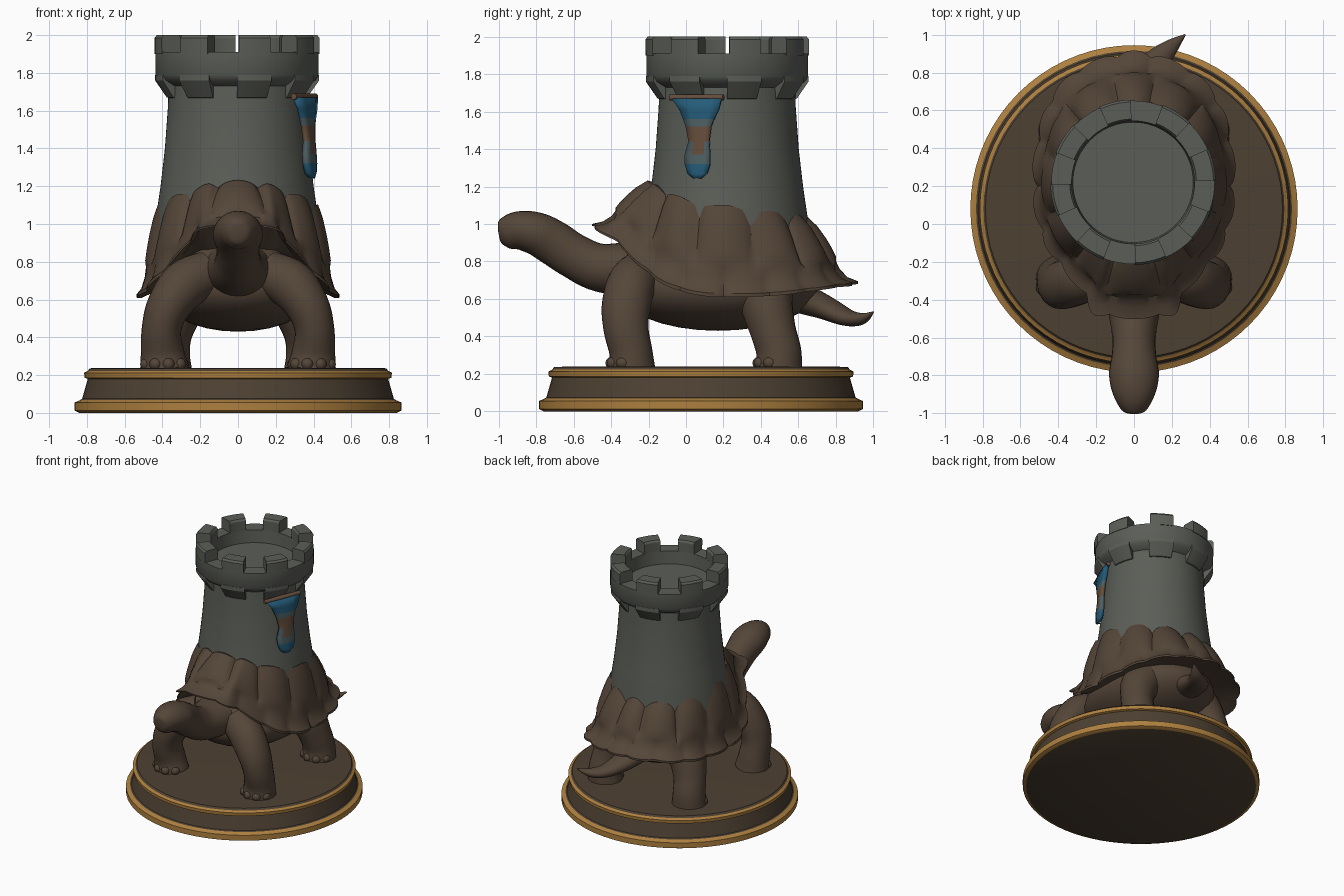
import bpy, bmesh, math
from mathutils import Vector

if "Cube" in bpy.data.objects:
    bpy.data.objects.remove(bpy.data.objects["Cube"])

def mat(name, r, g, b):
    m = bpy.data.materials.new(name)
    m.diffuse_color = (r, g, b, 1)
    m.use_nodes = True
    m.node_tree.nodes["Principled BSDF"].inputs["Base Color"].default_value = m.diffuse_color
    return m

SKIN = mat("turtle brown", .089, .060, .040)
STONE = mat("stone grey", .105, .112, .096)
WOOD = mat("base brown", .075, .052, .032)
GOLD = mat("gold trim", .42, .215, .050)
BLUE = mat("banner blue", .018, .105, .19)
TEAL = mat("banner grey blue", .075, .115, .125)
TAN = mat("banner brown", .13, .075, .045)

def finish(name, bm, mats, angle=38):
    bmesh.ops.recalc_face_normals(bm, faces=bm.faces)
    me = bpy.data.meshes.new(name)
    bm.to_mesh(me)
    bm.free()
    for m in mats:
        me.materials.append(m)
    ob = bpy.data.objects.new(name, me)
    bpy.context.collection.objects.link(ob)
    bpy.ops.object.select_all(action='DESELECT')
    ob.select_set(True)
    bpy.context.view_layer.objects.active = ob
    bpy.ops.object.shade_smooth_by_angle(angle=math.radians(angle))
    return ob

def loft(name, rows, mats, row_mats=None, angle=38):
    """Skin closed loops of equal length and cap both ends."""
    bm = bmesh.new()
    vs = [[bm.verts.new(p) for p in r] for r in rows]
    n = len(rows[0])
    for k in range(len(vs) - 1):
        for i in range(n):
            j = (i + 1) % n
            f = bm.faces.new((vs[k][i], vs[k][j], vs[k + 1][j], vs[k + 1][i]))
            f.material_index = row_mats[k] if row_mats else 0
    bm.faces.new(vs[0])
    bm.faces.new(vs[-1])
    return finish(name, bm, mats, angle)

def lathe(name, prof, cx, cy, mats, row_mats=None, n=72):
    rows = [[(cx + r * math.sin(2 * math.pi * i / n), cy - r * math.cos(2 * math.pi * i / n), z)
             for i in range(n)] for r, z in prof]
    return loft(name, rows, mats, row_mats)

def spline(pts, steps, closed=False):
    """Catmull-Rom through points of any dimension."""
    n, out = len(pts), []
    get = (lambda i: pts[i % n]) if closed else (lambda i: pts[max(0, min(n - 1, i))])
    for i in range(n if closed else n - 1):
        p = [get(i + k) for k in (-1, 0, 1, 2)]
        for s in range(steps):
            t = s / steps
            out.append([.5 * (2 * b + (c - a) * t + (2 * a - 5 * b + 4 * c - d) * t * t
                              + (3 * b - a - 3 * c + d) * t ** 3) for a, b, c, d in zip(*p)])
    if not closed:
        out.append(list(pts[-1]))
    return out

def tube(name, pts, ref, m, n=24):
    """Elliptical limb; each point is x, y, z, width radius, depth radius."""
    path, rows = spline(pts, 5), []
    for k, p in enumerate(path):
        a, b = path[max(0, k - 1)], path[min(len(path) - 1, k + 1)]
        t = (Vector(b[:3]) - Vector(a[:3])).normalized()
        side = Vector(ref).cross(t).normalized()
        up = t.cross(side)
        rows.append([Vector(p[:3]) + side * p[3] * math.cos(2 * math.pi * i / n)
                     + up * p[4] * math.sin(2 * math.pi * i / n) for i in range(n)])
    return loft(name, rows, [m])

def ball(name, loc, size, m, seg=32):
    bm = bmesh.new()
    bmesh.ops.create_uvsphere(bm, u_segments=seg, v_segments=seg // 2, radius=1)
    for v in bm.verts:
        v.co = Vector((v.co.x * size[0] + loc[0], v.co.y * size[1] + loc[1], v.co.z * size[2] + loc[2]))
    return finish(name, bm, [m], 60)

# Round plinth with two gold bands
lathe("plinth", [(.84, 0), (.865, .012), (.865, .055), (.835, .068), (.825, .075), (.795, .18),
                 (.812, .186), (.815, .212), (.795, .222), (.785, .236), (.74, .238)],
      0, .08, [WOOD, GOLD], [1, 1, 1, 0, 0, 1, 1, 1, 0, 0])

# Shell: lobed rim lofted up to the tower foot
TC = .22
half = [(0, -.495, .99), (.2, -.48, .97), (.27, -.36, .89), (.39, -.22, .75), (.48, -.08, .66),
        (.525, .1, .615), (.53, .3, .61), (.50, .5, .62), (.44, .66, .64), (.32, .80, .66),
        (.15, .88, .67), (0, .91, .68)]
rim = spline(half + [(-x, y, z) for x, y, z in half[-2:0:-1]], 8, True)
N = len(rim)
lay = [(0, 0, .03), (0, .04, .03), (.2, .1, .025), (.35, .22, .02), (.40, .33, .0),
       (.43, .40, .03), (.52, .53, .035), (.64, .68, .035), (.8, .85, .03), (1, 1, .02)]
rows = [[] for _ in range(len(lay) + 3)]
for i, (x, y, z) in enumerate(rim):
    d = Vector((x, y - TC)).normalized()
    low = abs(math.cos(math.pi * 18 * i / N)) ** .6
    high = abs(math.cos(math.pi * 12 * i / N)) ** .6
    top_z = 1.09 + (.13 * d.y ** 2 if d.y < 0 else -.06 * d.y) + .04 * (high - .7)
    tx, ty = .42 * d.x, TC + .42 * d.y
    rows[0].append((x * .5, TC + (y - TC) * .5, .74))
    rows[1].append((x * .88, TC + (y - TC) * .88, z + .02))
    for k, (h, v, amp) in enumerate(lay):
        o = amp * ((low if k < 5 else high) - .75)
        rows[k + 2].append((x + (tx - x) * h + d.x * o, y + (ty - y) * h + d.y * o, z + (top_z - z) * v))
    rows[-1].append((d.x * .3, TC + d.y * .3, top_z - .03))
loft("shell", rows, [SKIN], angle=32)
ball("belly", (0, .17, .66), (.43, .54, .23), SKIN)
ball("shoulders", (0, -.14, .76), (.30, .22, .16), SKIN)

# Neck and head, tail
tube("neck_and_head", [(0, -.2, .76, .2, .16), (0, -.45, .765, .14, .13), (0, -.6, .83, .115, .12),
                       (0, -.7, .895, .118, .12), (0, -.79, .945, .132, .115), (0, -.88, .965, .118, .105),
                       (0, -.955, .955, .085, .088), (0, -.99, .947, .055, .06), (0, -1, .945, .02, .025)],
     (0, 0, 1), SKIN)
tube("tail", [(0, .58, .62, .13, .09), (.04, .74, .555, .1, .065), (.12, .86, .50, .07, .045),
              (.2, .94, .495, .04, .03), (.27, 1, .53, .004, .004)], (0, 0, 1), SKIN)

# Legs with toes, mirrored
front = [(.16, -.24, .74, .12, .12), (.28, -.29, .68, .13, .13), (.37, -.32, .56, .115, .13),
         (.405, -.32, .44, .105, .12), (.40, -.295, .32, .115, .115), (.39, -.29, .235, .13, .125)]
hind = [(.22, .42, .68, .14, .15), (.31, .43, .57, .14, .14), (.36, .465, .43, .12, .122),
        (.375, .495, .32, .12, .12), (.375, .495, .235, .13, .125)]
for s, side in ((1, "right"), (-1, "left")):
    for nm, leg in (("front", front), ("hind", hind)):
        tube(f"{nm}_leg_{side}", [(s * p[0],) + p[1:] for p in leg], (0, 1, 0), SKIN)
        fx, fy = leg[-1][:2]
        for t in range(4):
            a = math.radians(-50 + 38 * t)
            ball(f"{nm}_toe_{side}_{t + 1}", (s * (fx + .105 * math.sin(a)), fy - .105 * math.cos(a), .258),
                 (.034, .038, .034), SKIN, 12)

# Tower with parapet and sunken floor
lathe("tower", [(.44, .9), (.43, 1.03), (.405, 1.2), (.382, 1.4), (.366, 1.62), (.362, 1.73), (.415, 1.76),
                (.432, 1.79), (.432, 1.91), (.325, 1.91), (.318, 1.81), (.05, 1.81)],
      -.005, TC, [STONE])

def arc_block(name, a0, a1, section):
    rows = []
    for k in range(6):
        a = math.radians(a0 + (a1 - a0) * k / 5)
        rows.append([(r * math.sin(a) - .005, TC - r * math.cos(a), z) for r, z in section])
    loft(name, rows, [STONE], angle=30)

# Merlons and the corbels below them
for k in range(8):
    arc_block(f"merlon_{k + 1}", 45 * k + 1.5, 45 * k + 24,
              [(.325, 1.9), (.436, 1.9), (.437, 1.985), (.425, 2), (.335, 2), (.325, 1.985)])
    arc_block(f"corbel_{k + 1}", 45 * k, 45 * k + 25,
              [(.34, 1.66), (.372, 1.67), (.434, 1.76), (.434, 1.79), (.34, 1.79)])

# Tapered hanging banner, coloured in bands by height
prof = [(1.67, -.07, .19), (1.61, -.03, .175), (1.56, -.01, .15), (1.52, .005, .135), (1.44, .02, .125),
        (1.37, 0, .13), (1.32, .0, .13), (1.27, .015, .115), (1.245, .045, .08)]
bm = bmesh.new()
grid = []
for z, y0, y1 in prof:
    grid.append([])
    for i in range(5):
        y = y0 + (y1 - y0) * i / 4
        x = .357 + (y - .06) * .42 + (1.67 - z) * .06 + .012 * math.sin(math.pi * i / 4)
        grid[-1].append(bm.verts.new((x, y, z)))
for k in range(len(prof) - 1):
    zm = (prof[k][0] + prof[k + 1][0]) / 2
    for i in range(4):
        f = bm.faces.new((grid[k][i], grid[k + 1][i], grid[k + 1][i + 1], grid[k][i + 1]))
        if 1.37 < zm < 1.52:
            f.material_index = 2 if 0 < i < 3 or zm > 1.44 else 1
        elif 1.32 < zm < 1.56:
            f.material_index = 1
banner = finish("banner", bm, [BLUE, TEAL, TAN])
sol = banner.modifiers.new("thickness", 'SOLIDIFY')
sol.thickness = .025
sol.offset = 0
tube("banner_rod", [(.295, -.085, 1.675, .016, .016), (.355, .06, 1.675, .018, .018),
                    (.41, .2, 1.675, .016, .016)], (0, 0, 1), TAN, 10)
